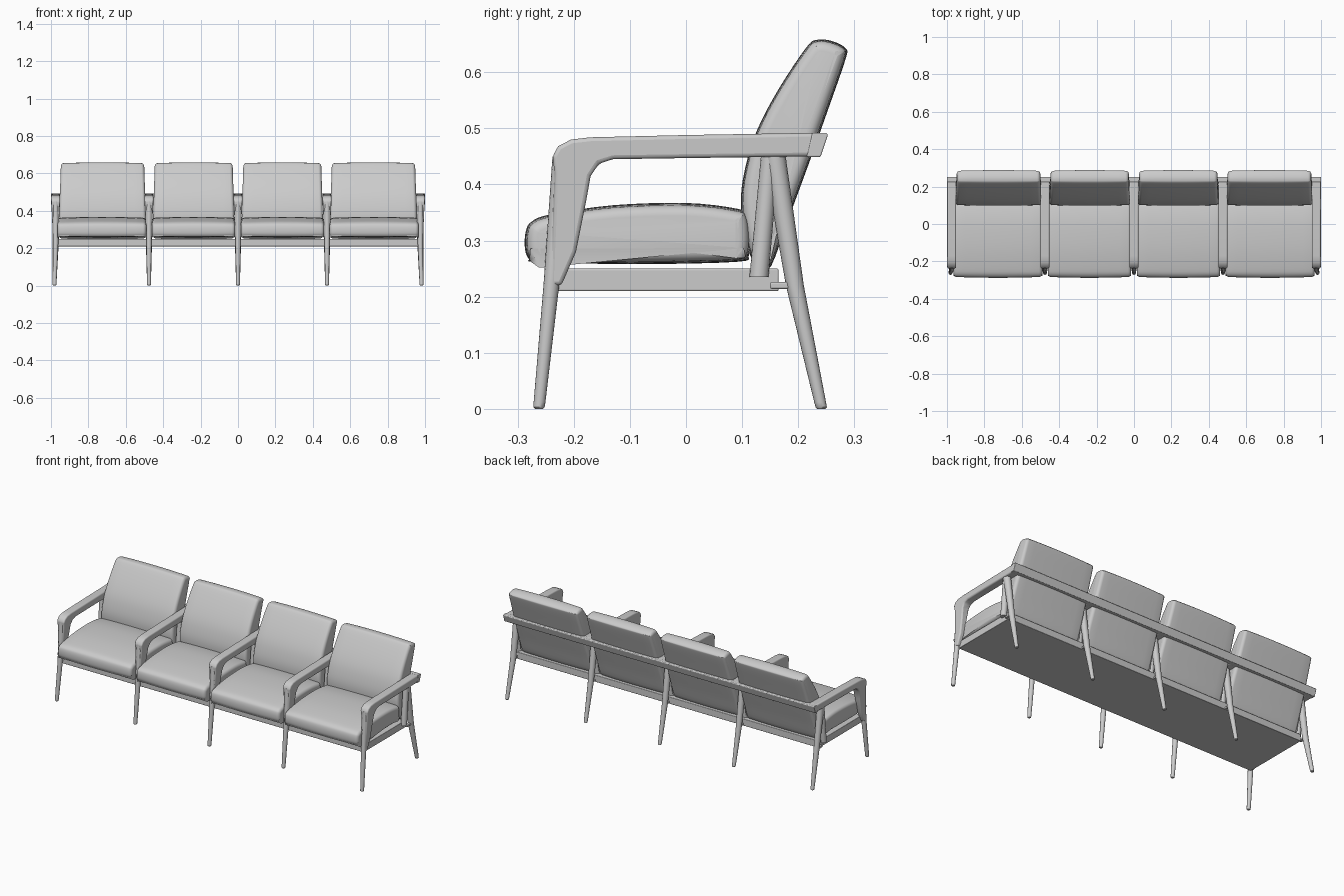
import bpy, bmesh, math
from mathutils import Vector

cube = bpy.data.objects.get("Cube")
if cube:
    bpy.data.objects.remove(cube, do_unlink=True)

grey = bpy.data.materials.new("light_grey")
grey.use_nodes = True
grey.diffuse_color = (0.6, 0.6, 0.6, 1)
grey.node_tree.nodes["Principled BSDF"].inputs["Base Color"].default_value = grey.diffuse_color


def finish(name, bm, bevel=0, angle=40):
    """Turn a bmesh into a smooth-shaded object with optional rounded edges."""
    bmesh.ops.recalc_face_normals(bm, faces=bm.faces)
    mesh = bpy.data.meshes.new(name)
    bm.to_mesh(mesh)
    bm.free()
    mesh.materials.append(grey)
    obj = bpy.data.objects.new(name, mesh)
    bpy.context.collection.objects.link(obj)
    if bevel:
        mod = obj.modifiers.new("rounded_edges", "BEVEL")
        mod.width = bevel
        mod.segments = 3
        mod.limit_method = "ANGLE"
        mod.angle_limit = math.radians(35)
    bpy.ops.object.select_all(action="DESELECT")
    obj.select_set(True)
    bpy.context.view_layer.objects.active = obj
    bpy.ops.object.shade_smooth_by_angle(angle=math.radians(angle))
    return obj


def loft(rings):
    """Bridge matching rings of points and cap both ends."""
    bm = bmesh.new()
    rows = [[bm.verts.new(p) for p in ring] for ring in rings]
    n = len(rows[0])
    for a, b in zip(rows, rows[1:]):
        for i in range(n):
            j = (i + 1) % n
            bm.faces.new((a[i], a[j], b[j], b[i]))
    bm.faces.new(rows[0])
    bm.faces.new(rows[-1])
    return bm


def smooth_loop(points, steps=4):
    """Closed Catmull-Rom curve through side-profile points."""
    pts = [Vector(p) for p in points]
    out = []
    for i in range(len(pts)):
        a, b, c, d = (pts[(i + k) % len(pts)] for k in (-1, 0, 1, 2))
        for s in range(steps):
            t = s / steps
            out.append(0.5 * (2 * b + (c - a) * t + (2 * a - 5 * b + 4 * c - d) * t * t
                              + (3 * b - a - 3 * c + d) * t ** 3))
    return out


def cushion(name, profile, cx, half, crown, radius, taper=0):
    """Pillow: side profile swept across x, domed and rounded at both sides."""
    loop = smooth_loop(profile)
    n = len(loop)
    normals = []
    for i in range(n):
        t = (loop[(i + 1) % n] - loop[i - 1]).normalized()
        normals.append(Vector((t.y, -t.x)))          # outward for a counter-clockwise loop
    side = [(half - radius * (1 - math.sin(a)), radius * (1 - math.cos(a)))
            for a in (math.pi / 2 * k / 5 for k in range(6))]
    flat = [(half - radius) * k / 5 for k in range(5)]
    stations = [(x, 0) for x in flat] + side
    stations = [(-x, d) for x, d in reversed(stations[1:])] + stations
    rings = []
    for x, inset in stations:
        d = inset + crown * (x / half) ** 2
        ring = []
        for p, nrm in zip(loop, normals):
            q = p - nrm * d
            width = 1 - taper * max(0, q.y - 0.36)
            ring.append((cx + x * width, q.x, q.y))
        rings.append(ring)
    return finish(name, loft(rings), angle=50)


def prism(name, profile, cx, width, bevel, foot_width=None):
    """Side profile extruded along x; may narrow toward its lower end."""
    low, high = min(z for y, z in profile), 0.44

    def half(z):
        if foot_width is None:
            return width / 2
        t = min(1, (z - low) / (high - low))
        return (foot_width + (width - foot_width) * t * t) / 2
    return finish(name, loft([[(cx + s * half(z), y, z) for y, z in profile]
                              for s in (-1, 1)]), bevel)


def round_leg(name, sections, sides=16):
    """Tapered round bar through (x, y, z, radius) sections."""
    rings = [[(x + r * math.cos(math.tau * k / sides),
               y + r * math.sin(math.tau * k / sides), z) for k in range(sides)]
             for x, y, z, r in sections]
    return finish(name, loft(rings))


def box(name, x0, x1, y0, y1, z0, z1, bevel):
    return prism(name, [(y0, z0), (y1, z0), (y1, z1), (y0, z1)], (x0 + x1) / 2, x1 - x0, bevel)


# Side profiles (y, z)
SEAT = [(-0.265, 0.262), (-0.1, 0.258), (0.09, 0.262), (0.112, 0.275), (0.116, 0.31),
        (0.11, 0.345), (0.09, 0.357), (0, 0.367), (-0.13, 0.363), (-0.24, 0.347),
        (-0.275, 0.334), (-0.286, 0.315), (-0.287, 0.285), (-0.28, 0.267)]
BACK = [(0.135, 0.255), (0.152, 0.255), (0.185, 0.345), (0.22, 0.44), (0.252, 0.53),
        (0.284, 0.622), (0.285, 0.642), (0.262, 0.655), (0.235, 0.658), (0.215, 0.645),
        (0.165, 0.57), (0.128, 0.5), (0.108, 0.44), (0.098, 0.38), (0.102, 0.32), (0.118, 0.265)]
ARM = [(-0.243, 0.22), (-0.234, 0.42), (-0.238, 0.45), (-0.228, 0.468), (-0.205, 0.48),
       (-0.17, 0.484), (0, 0.488), (0.23, 0.492), (0.23, 0.45), (0, 0.447), (-0.13, 0.445),
       (-0.155, 0.437), (-0.17, 0.415), (-0.178, 0.37), (-0.196, 0.28), (-0.222, 0.22)]
RAIL = [(0.215, 0.449), (0.24, 0.449), (0.253, 0.488), (0.25, 0.492), (0.225, 0.492)]

# Cushions: outer bays are slightly wider than the inner ones
for bay, (cx, half) in enumerate([(-0.728, 0.238), (-0.238, 0.223), (0.238, 0.223), (0.728, 0.238)], 1):
    cushion(f"seat_cushion_{bay}", SEAT, cx, half, 0.005, 0.018)
    cushion(f"back_cushion_{bay}", BACK, cx * 0.995, half - 0.006, 0.004, 0.017, taper=0.14)

# Five frames: arm with front bracket, front leg, rear leg, brace
for num, fx in enumerate((-0.975, -0.476, 0, 0.476, 0.975), 1):
    splay = math.copysign(0.006, fx) if abs(fx) > 0.9 else 0
    prism(f"arm_{num}", ARM, fx, 0.048, 0.007, foot_width=0.026)
    foot = fx + splay
    round_leg(f"front_leg_{num}", [(foot, -0.262, 0, 0.007), (foot, -0.262, 0.003, 0.01),
                                   (foot, -0.261, 0.012, 0.0105), (fx, -0.24, 0.22, 0.014),
                                   (fx, -0.222, 0.45, 0.016)])
    round_leg(f"rear_leg_{num}", [(foot, 0.241, 0, 0.007), (foot, 0.241, 0.003, 0.01),
                                  (foot, 0.239, 0.012, 0.0105), (fx, 0.194, 0.22, 0.016),
                                  (fx, 0.157, 0.455, 0.02)])
    round_leg(f"brace_{num}", [(fx, 0.13, 0.235, 0.017), (fx, 0.15, 0.455, 0.016)])
    box(f"leg_connector_{num}", fx - 0.009, fx + 0.009, 0.15, 0.195, 0.214, 0.226, 0.003)

# Long members joining the frames
box("seat_platform", -0.97, 0.97, -0.232, 0.165, 0.21, 0.25, 0.003)
prism("rear_rail", RAIL, 0, 2.0, 0.004)
